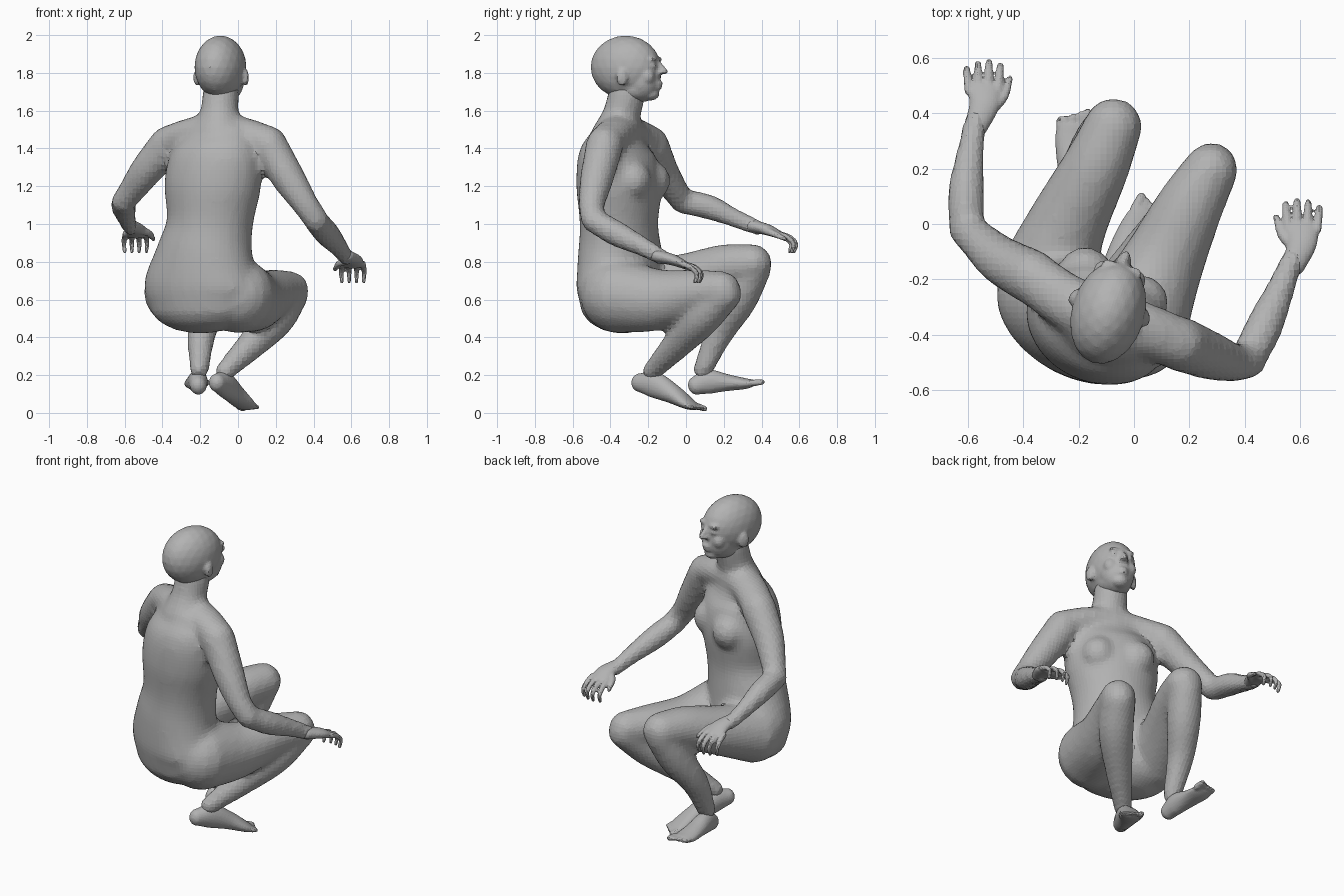
import bpy
import bmesh
import math
from mathutils import Vector, Matrix

cube = bpy.data.objects.get("Cube")
if cube:
    bpy.data.objects.remove(cube, do_unlink=True)

clay = bpy.data.materials.new("clay_grey")
clay.use_nodes = True
clay.diffuse_color = (0.45, 0.45, 0.45, 1)
clay.node_tree.nodes["Principled BSDF"].inputs["Base Color"].default_value = clay.diffuse_color


def spline(stations, steps=4):
    """Smooth curve through stations of position, half width and half depth."""
    pts = [Vector((*s, s[-1])) if len(s) == 4 else Vector(s) for s in stations]
    pts = [pts[0] * 2 - pts[1]] + pts + [pts[-1] * 2 - pts[-2]]
    out = []
    for a, b, c, d in zip(pts, pts[1:], pts[2:], pts[3:]):
        for k in range(steps):
            t = k / steps
            out.append((b * 2 + (c - a) * t + (a * 2 - b * 5 + c * 4 - d) * t ** 2
                        + (b * 3 - a - c * 3 + d) * t ** 3) * 0.5)
    return out + [pts[-2]]


def loft(bm, stations, side=(1, 0, 0), cap=1.0, sides=18):
    """Closed tube with rounded ends through the stations."""
    path = spline(stations)
    rings = []

    def ring(p, tangent, lift=0.0, scale=1.0):
        across = Vector(side) - tangent * tangent.dot(Vector(side))
        across.normalize()
        depth = tangent.cross(across)
        centre = Vector(p[:3]) + tangent * lift
        verts = []
        for k in range(sides):
            a = math.tau * k / sides
            verts.append(bm.verts.new(centre + across * (p[3] * scale * math.cos(a))
                                      + depth * (p[4] * scale * math.sin(a))))
        rings.append(verts)

    def dome(p, tangent, sign, angles):
        for angle in angles:
            a = math.radians(angle)
            ring(p, tangent, sign * cap * min(p[3], p[4]) * math.sin(a), math.cos(a))

    last = len(path) - 1
    for i, p in enumerate(path):
        delta = path[min(i + 1, last)] - path[max(i - 1, 0)]
        tangent = Vector(delta[:3]).normalized()
        if i == 0:
            dome(p, tangent, -1, (80, 60, 40, 20))
        ring(p, tangent)
        if i == last:
            dome(p, tangent, 1, (20, 40, 60, 80))
    for lower, upper in zip(rings, rings[1:]):
        for k in range(sides):
            j = (k + 1) % sides
            bm.faces.new((lower[k], lower[j], upper[j], upper[k]))
    bm.faces.new(rings[0])
    bm.faces.new(rings[-1])


def blob(bm, centre, radii, turn=0.0):
    rotation = Matrix.Rotation(turn, 3, "Z").to_quaternion()
    bmesh.ops.create_icosphere(bm, subdivisions=3, radius=1,
                               matrix=Matrix.LocRotScale(Vector(centre), rotation, Vector(radii)))


def finish(name, bm, voxel, smoothing):
    """Fuse the overlapping volumes into one skin."""
    bmesh.ops.recalc_face_normals(bm, faces=bm.faces[:])
    mesh = bpy.data.meshes.new(name)
    bm.to_mesh(mesh)
    bm.free()
    mesh.materials.append(clay)
    obj = bpy.data.objects.new(name, mesh)
    bpy.context.collection.objects.link(obj)
    fuse = obj.modifiers.new("fuse", "REMESH")
    fuse.mode = "VOXEL"
    fuse.voxel_size = voxel
    soften = obj.modifiers.new("soften", "SMOOTH")
    soften.factor = 0.5
    soften.iterations = smoothing
    return obj


# Body: torso turned about the vertical axis
body = bmesh.new()
lateral = Vector((0.89, -0.45, 0))
forward = Vector((0.45, 0.89, 0))
loft(body, [(-.19, -.34, .58, .30, .20), (-.19, -.34, .68, .325, .215),
            (-.175, -.35, .84, .27, .21), (-.15, -.355, 1.0, .235, .2),
            (-.135, -.355, 1.2, .265, .215), (-.115, -.37, 1.36, .25, .19),
            (-.11, -.36, 1.46, .2, .13)], lateral, cap=.8, sides=28)
for s in (-1, 1):
    chest = Vector((-.13, -.34, 1.23)) + forward * .13 + lateral * (s * .11)
    blob(body, chest, (.1, .09, .1), -.47)

# Shoulder girdle and neck
loft(body, [(-.37, -.19, 1.43, .09, .095), (-.24, -.28, 1.48, .085, .1),
            (-.11, -.34, 1.5, .09, .11), (.03, -.38, 1.48, .085, .1),
            (.16, -.43, 1.43, .09, .095)], (0, 0, 1))
loft(body, [(-.11, -.38, 1.46, .15, .12), (-.1, -.34, 1.58, .105, .1),
            (-.09, -.31, 1.7, .095, .1)], lateral)

# Arms, shoulder to wrist
left_wrist = Vector((.575, -.12, .82))
right_wrist = Vector((-.57, .38, .98))
loft(body, [(.16, -.43, 1.42, .1), (.275, -.475, 1.23, .088), (.36, -.5, 1.1, .07),
            (.415, -.49, 1.02, .066)])
loft(body, [(.41, -.49, 1.02, .064), (.47, -.37, .95, .068), (.53, -.23, .88, .052),
            (*left_wrist, .042)])
loft(body, [(-.37, -.19, 1.42, .1), (-.48, -.13, 1.29, .088), (-.56, -.06, 1.18, .072),
            (-.605, -.02, 1.12, .064)])
loft(body, [(-.605, -.02, 1.12, .064), (-.605, .12, 1.09, .066), (-.59, .26, 1.03, .05),
            (*right_wrist, .042)])

# Thighs and shins
loft(body, [(0, -.36, .62, .2), (.1, -.15, .6, .152, .165), (.2, .06, .64, .122, .12),
            (.275, .19, .65, .1)])
loft(body, [(.28, .2, .63, .095), (.2, .08, .5, .1), (.08, -.04, .37, .08),
            (-.07, -.18, .22, .052)])
loft(body, [(-.32, -.2, .64, .18), (-.24, 0, .7, .145), (-.14, .2, .77, .122),
            (-.075, .35, .79, .105)])
loft(body, [(-.08, .355, .76, .095), (-.13, .28, .6, .097), (-.19, .18, .43, .077),
            (-.205, .09, .23, .052)])
finish("body", body, .022, 4)


# Hands: palm, four curled fingers and a thumb
def hand(name, wrist, thumb_side):
    bm = bmesh.new()

    def at(across, ahead, up):
        return wrist + Vector((.03 + thumb_side * across, ahead, up))

    loft(bm, [(*(wrist + Vector((0, -.03, .01))), .042, .034),
              (*at(0, .05, -.01), .055, .03), (*at(0, .11, -.035), .062, .022)])
    for i in range(4):
        across = .05 - .035 * i
        reach = (0, .012, .006, -.012)[i]
        loft(bm, [(*at(across, .1, -.03), .017), (*at(across * 1.1, .155 + reach, -.05), .015),
                  (*at(across * 1.15, .19 + reach, -.085), .013),
                  (*at(across * 1.1, .18 + reach, -.125), .011)], sides=10)
    loft(bm, [(*at(.02, .03, -.01), .024), (*at(.07, .08, -.03), .018),
              (*at(.092, .145, -.06), .012)], sides=10)
    finish(name, bm, .008, 2)


hand("left_hand", left_wrist, -1)
hand("right_hand", right_wrist, 1)


# Feet: heel to ball, then five toes from the inner side outwards
def foot(name, stations, inner, toe_direction):
    bm = bmesh.new()
    inner = Vector(inner).normalized()
    loft(bm, stations, inner)
    ball = Vector(stations[-1][:3])
    for i in range(5):
        root = ball + inner * (.048 - .025 * i)
        tip = root + Vector(toe_direction) * (.052 - .006 * i)
        radius = .019 if i == 0 else .014
        loft(bm, [(*root, radius), (*tip, radius * .85)], inner, sides=10)
    finish(name, bm, .009, 3)


foot("left_foot", [(-.11, -.245, .16, .045, .05), (-.07, -.17, .15, .052, .07),
                   (-.02, -.07, .1, .06, .052), (.025, 0, .055, .066, .034),
                   (.047, .035, .035, .06, .022)], (-.88, .47, 0), (.42, .8, -.25))
foot("right_foot", [(-.21, .055, .145, .045, .05), (-.212, .12, .165, .052, .065),
                    (-.22, .22, .16, .058, .045), (-.222, .31, .155, .064, .03),
                    (-.217, .35, .158, .06, .02)], (1, 0, 0), (.05, 1, .1))

# Head: skull, jaw and facial features, built facing ahead and then turned
head = bmesh.new()
blob(head, (0, -.01, .03), (.132, .19, .168))
blob(head, (0, .08, -.04), (.1, .1, .115))
blob(head, (0, .05, -.085), (.093, .11, .07))
blob(head, (0, .125, -.112), (.05, .05, .035))
loft(head, [(0, .165, .06, .012), (0, .188, .03, .015), (0, .205, .008, .018)], sides=12)
blob(head, (0, .172, -.055), (.034, .022, .012))
blob(head, (0, .17, -.076), (.03, .022, .011))
for s in (-1, 1):
    blob(head, (s * .055, .128, -.02), (.042, .04, .045))
    blob(head, (s * .045, .155, .038), (.022, .02, .014))
    blob(head, (s * .045, .156, .072), (.035, .02, .013))
    blob(head, (s * .018, .185, .002), (.012, .016, .011))
    blob(head, (s * .134, .01, -.025), (.016, .032, .046), s * .3)
skull = finish("head", head, .01, 3)
skull.location = (-.09, -.31, 1.8)
skull.rotation_euler.z = math.radians(-17)
